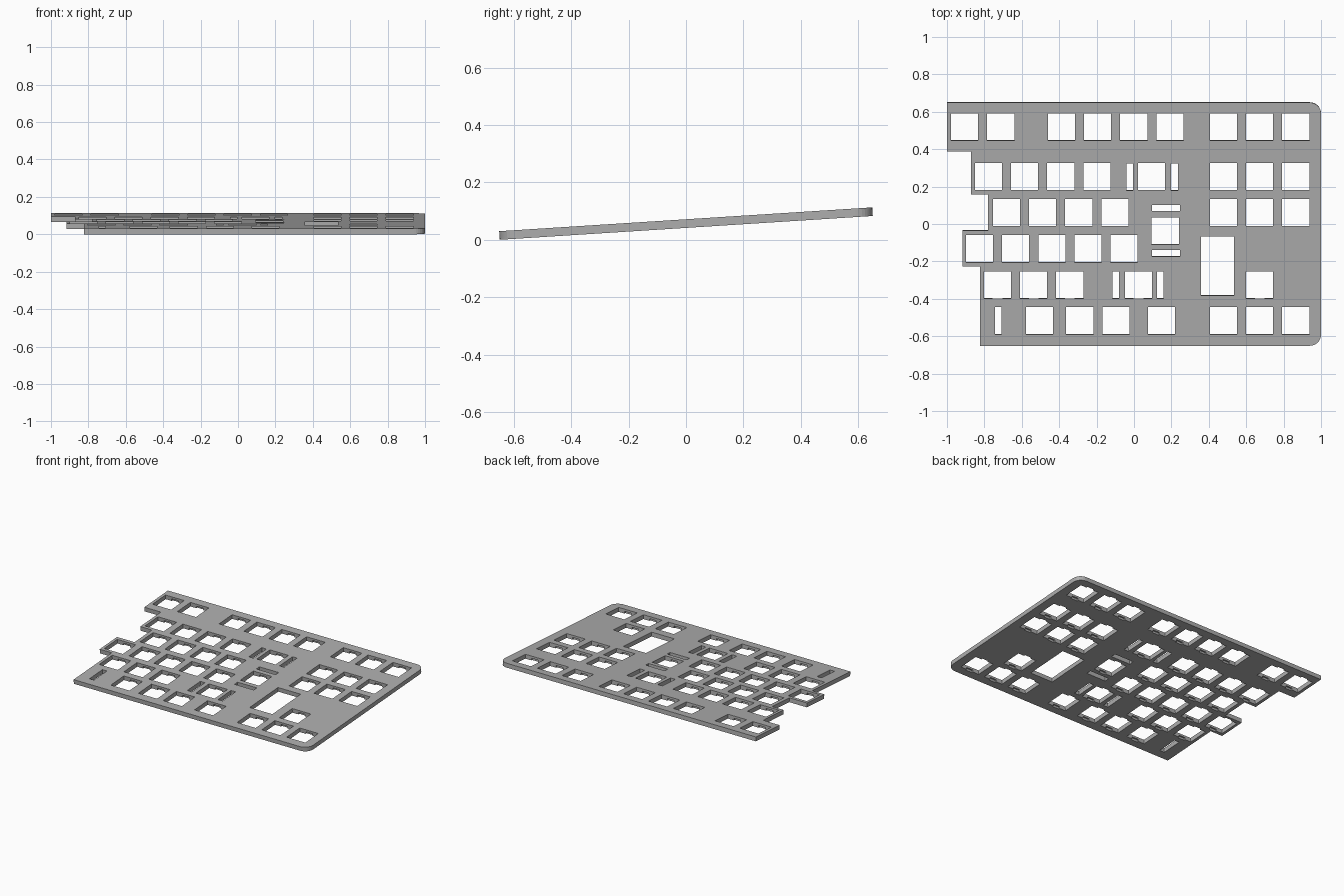
import bpy, bmesh, math
from mathutils import Matrix, Vector

cube = bpy.data.objects.get("Cube")
if cube:
    bpy.data.objects.remove(cube, do_unlink=True)

THICK, KEY, PITCH = 0.03, 0.145, 0.1933
TILT = math.radians(3.65)

grey = bpy.data.materials.new("plate grey")
grey.use_nodes = True
grey.diffuse_color = (0.42, 0.42, 0.42, 1)
grey.node_tree.nodes["Principled BSDF"].inputs["Base Color"].default_value = grey.diffuse_color


def make_object(name, bm):
    bmesh.ops.recalc_face_normals(bm, faces=bm.faces)
    mesh = bpy.data.meshes.new(name)
    bm.to_mesh(mesh)
    bm.free()
    mesh.materials.append(grey)
    obj = bpy.data.objects.new(name, mesh)
    bpy.context.collection.objects.link(obj)
    return obj


def add_box(bm, x0, x1, y0, y1, z0, z1):
    centre = Vector((x0 + x1, y0 + y1, z0 + z1)) / 2
    size = (x1 - x0, y1 - y0, z1 - z0)
    bmesh.ops.create_cube(bm, size=1, matrix=Matrix.Translation(centre) @ Matrix.Diagonal((*size, 1)))


def corner(cx, cy, r, start):
    # quarter arc, counter-clockwise
    return [(cx + r * math.cos(a), cy + r * math.sin(a))
            for a in (math.radians(start + 90 * i / 8) for i in range(9))]


# Plate outline: stepped left edge, rounded right corners
outline = [(-1, 0.653), (-1, 0.39), (-0.872, 0.39), (-0.872, 0.161), (-0.781, 0.161),
           (-0.781, -0.032), (-0.918, -0.032), (-0.918, -0.225), (-0.824, -0.225), (-0.824, -0.65)]
outline += corner(0.94, -0.59, 0.06, 270) + corner(0.94, 0.593, 0.06, 0)
bm = bmesh.new()
face = bm.faces.new([bm.verts.new((x, y, 0)) for x, y in outline])
top = bmesh.ops.extrude_face_region(bm, geom=[face])
bmesh.ops.translate(bm, vec=(0, 0, THICK), verts=[v for v in top["geom"] if isinstance(v, bmesh.types.BMVert)])
plate = make_object("switch_plate", bm)

# Key openings as runs: first x, y, count
runs = [(-0.906, 0.523, 2), (-0.388, 0.523, 4), (0.478, 0.523, 3),
        (-0.778, 0.256, 4), (0.093, 0.256, 1), (0.478, 0.256, 3),
        (-0.682, 0.063, 4), (0.478, 0.063, 3), (0.167, -0.034, 1),
        (-0.826, -0.13, 5), (-0.73, -0.324, 3), (0.024, -0.324, 1), (0.672, -0.324, 1),
        (-0.505, -0.516, 1), (-0.29, -0.516, 2), (0.147, -0.516, 1), (0.478, -0.516, 3)]
keys = [(x + i * PITCH, y) for x, y, n in runs for i in range(n)]

openings, notches = bmesh.new(), bmesh.new()
h = KEY / 2
for x, y in keys:
    add_box(openings, x - h, x + h, y - h, y + h, -0.1, 0.1)
    # clip recess under the front and back edges
    add_box(notches, x - 0.026, x + 0.026, y - h - 0.01, y + h + 0.01, -0.1, THICK / 2)

# Narrow stabiliser slots: upright and sideways
for x, y in [(-0.023, 0.254), (0.216, 0.254), (-0.098, -0.324), (0.141, -0.324), (-0.726, -0.516)]:
    add_box(openings, x - 0.018, x + 0.018, y - h, y + h, -0.1, 0.1)
for y in (0.088, -0.155):
    add_box(openings, 0.095, 0.245, y - 0.017, y + 0.017, -0.1, 0.1)

# Large tall opening
add_box(openings, 0.358, 0.535, -0.38, -0.064, -0.1, 0.1)

for name, cutter_bm in (("opening_cutter", openings), ("notch_cutter", notches)):
    cutter = make_object(name, cutter_bm)
    cutter.hide_render = True
    mod = plate.modifiers.new(name, 'BOOLEAN')
    mod.operation, mod.solver, mod.object = 'DIFFERENCE', 'EXACT', cutter

# Bake the cuts, then drop the cutters
bpy.context.view_layer.update()
baked = bpy.data.meshes.new_from_object(plate.evaluated_get(bpy.context.evaluated_depsgraph_get()))
plate.modifiers.clear()
plate.data = baked
for name in ("opening_cutter", "notch_cutter"):
    bpy.data.objects.remove(bpy.data.objects[name], do_unlink=True)

# Typing slope, resting on the front lower edge
baked.transform(Matrix.Rotation(TILT, 4, 'X'))
low = min(v.co.z for v in baked.vertices)
mid = (min(v.co.y for v in baked.vertices) + max(v.co.y for v in baked.vertices)) / 2
baked.transform(Matrix.Translation((0, -mid, -low)))
